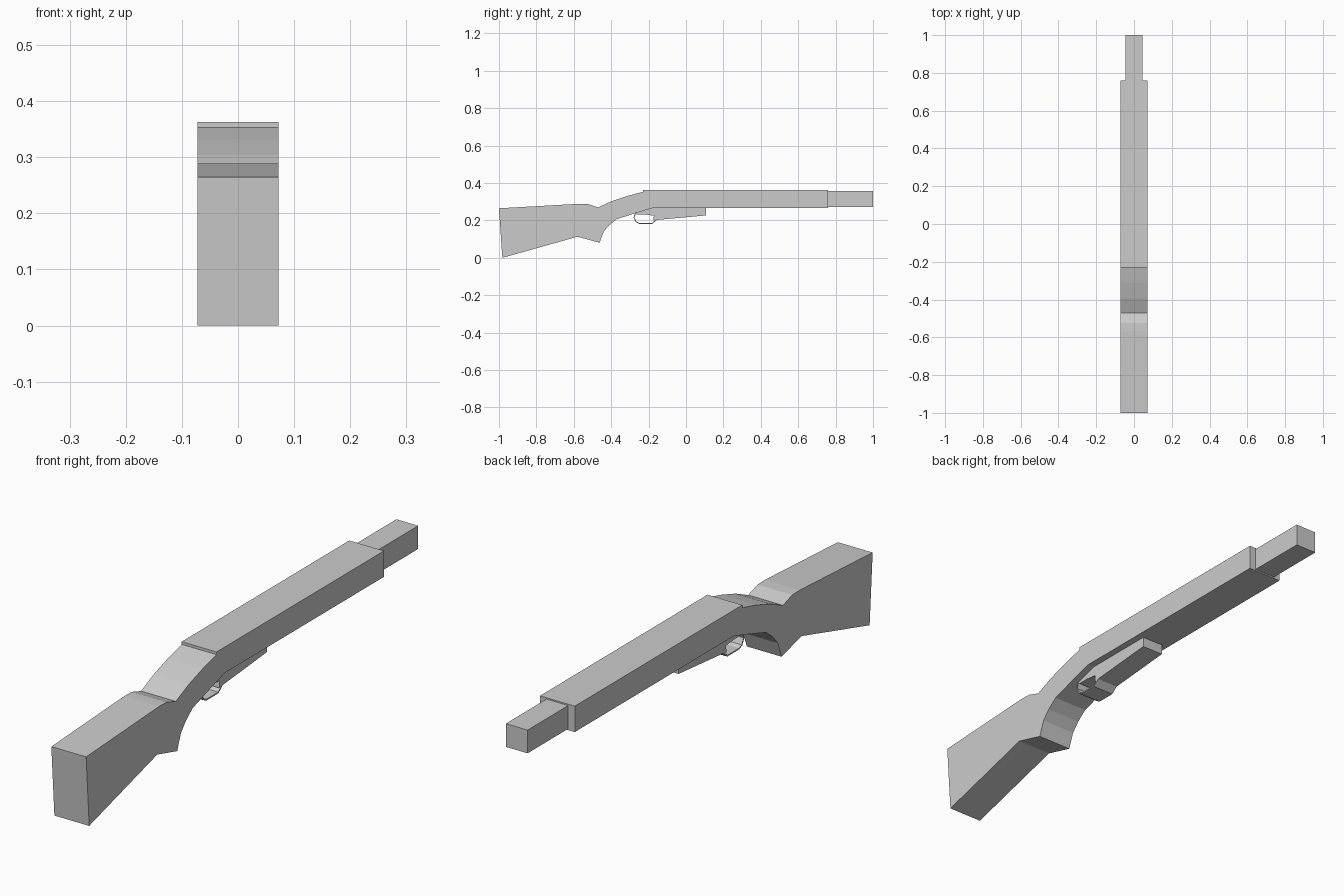
import bpy, bmesh
from mathutils import Vector

if "Cube" in bpy.data.objects:
    bpy.data.objects.remove(bpy.data.objects["Cube"])


def extrude_profile(name, pts, half):
    """Side profile in (y, z), extruded symmetrically along x."""
    bm = bmesh.new()
    face = bm.faces.new([bm.verts.new((-half, y, z)) for y, z in pts])
    res = bmesh.ops.extrude_face_region(bm, geom=[face])
    verts = [v for v in res["geom"] if isinstance(v, bmesh.types.BMVert)]
    bmesh.ops.translate(bm, verts=verts, vec=(2 * half, 0, 0))
    bmesh.ops.recalc_face_normals(bm, faces=bm.faces)
    mesh = bpy.data.meshes.new(name)
    bm.to_mesh(mesh)
    bm.free()
    obj = bpy.data.objects.new(name, mesh)
    bpy.context.collection.objects.link(obj)
    return obj


def strip_outline(path, thick):
    """Closed outline of a thin band following an open path."""
    p = [Vector(q) for q in path]
    inner = []
    for i, q in enumerate(p):
        d = (p[min(i + 1, len(p) - 1)] - p[max(i - 1, 0)]).normalized()
        inner.append(q + Vector((-d.y, d.x)) * thick)
    return [tuple(q) for q in p + inner[::-1]]


WIDE, NARROW = 0.072, 0.045

# Stock, grip and fore body in one continuous profile
extrude_profile("stock_body", [
    (-1.0, 0.265), (-0.57, 0.289), (-0.525, 0.288), (-0.47, 0.27),
    (-0.395, 0.304), (-0.31, 0.332), (-0.23, 0.353), (-0.23, 0.363),
    (0.76, 0.363), (0.76, 0.266), (-0.18, 0.266), (-0.27, 0.239),
    (-0.37, 0.207), (-0.41, 0.175), (-0.44, 0.14), (-0.462, 0.081),
    (-0.58, 0.113), (-0.982, 0.0)], WIDE)

# Barrel end
extrude_profile("barrel", [(0.74, 0.271), (1.0, 0.271), (1.0, 0.358), (0.74, 0.358)], NARROW)

# Lower plate behind and ahead of the guard
extrude_profile("under_plate", [
    (0.108, 0.275), (0.108, 0.227), (-0.155, 0.203), (-0.175, 0.2),
    (-0.172, 0.226), (-0.22, 0.231), (-0.262, 0.231), (-0.275, 0.239),
    (-0.18, 0.275)], NARROW)

# Thin trigger guard loop
extrude_profile("trigger_guard", strip_outline([
    (-0.272, 0.24), (-0.281, 0.215), (-0.268, 0.19), (-0.25, 0.182),
    (-0.18, 0.182), (-0.155, 0.203)], 0.005), NARROW)
